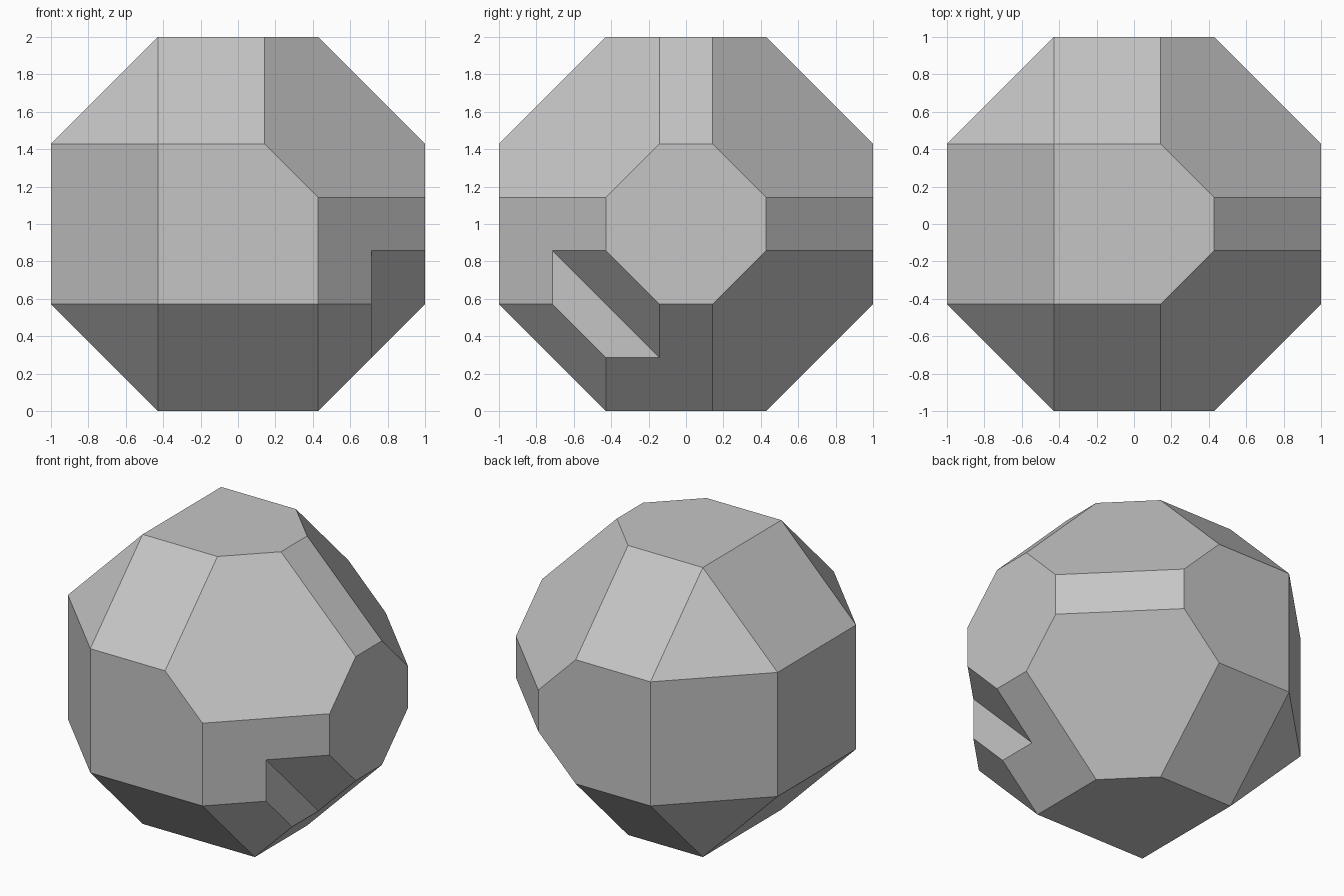
import bpy
import bmesh
from itertools import product
from mathutils import Vector

if "Cube" in bpy.data.objects:
    bpy.data.objects.remove(bpy.data.objects["Cube"], do_unlink=True)

U = 1 / 7                      # module of the solid
CENTRE = Vector((0, 0, 1))

grey = bpy.data.materials.new("Light Grey")
grey.use_nodes = True
colour = (0.56, 0.56, 0.56, 1)
grey.diffuse_color = colour
grey.node_tree.nodes["Principled BSDF"].inputs["Base Color"].default_value = colour


def box(low, high):
    """Box between two corners, in modules."""
    bm = bmesh.new()
    bmesh.ops.create_cube(bm, size=1)
    low, high = Vector(low), Vector(high)
    for v in bm.verts:
        v.co = Vector(l + (c + 0.5) * (h - l) for l, h, c in zip(low, high, v.co))
    return bm


def slice_off(bm, normal, reach):
    """Remove what lies beyond normal . p = reach, and cap the cut."""
    n = Vector(normal)
    cut = bmesh.ops.bisect_plane(
        bm, geom=bm.verts[:] + bm.edges[:] + bm.faces[:], dist=1e-5,
        plane_co=n * reach / n.length_squared, plane_no=n, clear_outer=True)
    edges = [e for e in cut["geom_cut"] if isinstance(e, bmesh.types.BMEdge)]
    bmesh.ops.contextual_create(bm, geom=edges)


def finish(bm, name):
    for v in bm.verts:
        v.co = v.co * U + CENTRE
    bmesh.ops.recalc_face_normals(bm, faces=bm.faces[:])
    mesh = bpy.data.meshes.new(name)
    bm.to_mesh(mesh)
    bm.free()
    mesh.materials.append(grey)
    obj = bpy.data.objects.new(name, mesh)
    bpy.context.collection.objects.link(obj)
    return obj


# Faceted body: bevelled edges, deep corners on one side, shallow elsewhere
body = box((-7, -7, -7), (7, 7, 7))
notch_corner = (1, -1, -1)
for n in product((-1, 0, 1), repeat=3):
    if n.count(0) == 1:
        slice_off(body, n, 10)
for n in product((-1, 1), repeat=3):
    deep = n[0] > 0 and n != notch_corner
    slice_off(body, n, 11 if deep else 13)
solid = finish(body, "faceted_body")

# Step cut into the remaining corner
step = box((5, -9, -9), (9, 0, 0))
slice_off(step, [-c for c in notch_corner], -11)
cutter = finish(step, "notch_cutter")
cutter.hide_render = True

mod = solid.modifiers.new("notch", 'BOOLEAN')
mod.operation = 'DIFFERENCE'
mod.solver = 'EXACT'
mod.object = cutter
bpy.context.view_layer.objects.active = solid
bpy.ops.object.modifier_apply(modifier=mod.name)
bpy.data.objects.remove(cutter, do_unlink=True)
